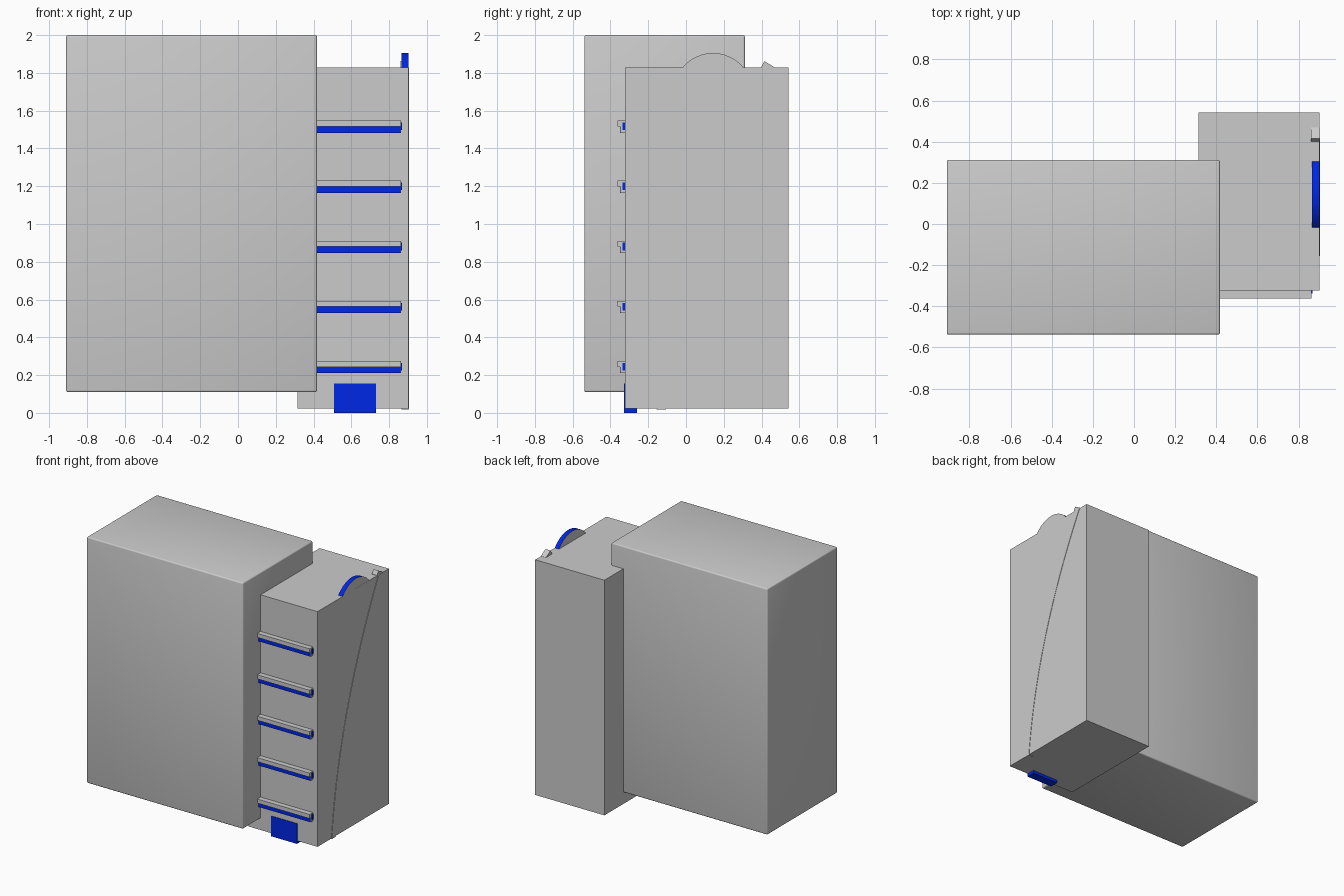
import bpy, bmesh
from math import sin, cos, pi, radians

if "Cube" in bpy.data.objects:
    bpy.data.objects.remove(bpy.data.objects["Cube"])

blue = bpy.data.materials.new("blue")
blue.diffuse_color = (0.0, 0.02, 0.8, 1)
blue.use_nodes = True
blue.node_tree.nodes["Principled BSDF"].inputs["Base Color"].default_value = blue.diffuse_color


def finish(name, bm, mat=None):
    bmesh.ops.recalc_face_normals(bm, faces=bm.faces)
    me = bpy.data.meshes.new(name)
    bm.to_mesh(me)
    bm.free()
    ob = bpy.data.objects.new(name, me)
    bpy.context.collection.objects.link(ob)
    if mat:
        me.materials.append(mat)
    return ob


def box(name, x, y, z, mat=None, bevel=0):
    bm = bmesh.new()
    bmesh.ops.create_cube(bm, size=1)
    for v in bm.verts:
        v.co = [a + (b - a) * (c + 0.5) for (a, b), c in zip((x, y, z), v.co)]
    if bevel:
        bmesh.ops.bevel(bm, geom=bm.edges[:], offset=bevel, segments=3,
                        profile=0.5, affect='EDGES')
    return finish(name, bm, mat)


def extrude_x(name, profile, x0, x1, mat=None):
    """Extrude a closed (y, z) profile along x."""
    bm = bmesh.new()
    f = bm.faces.new([bm.verts.new((x0, y, z)) for y, z in profile])
    r = bmesh.ops.extrude_face_region(bm, geom=[f])
    for v in r["geom"]:
        if isinstance(v, bmesh.types.BMVert):
            v.co.x = x1
    return finish(name, bm, mat)


def smooth(ob, angle=40):
    bpy.ops.object.select_all(action='DESELECT')
    ob.select_set(True)
    bpy.context.view_layer.objects.active = ob
    bpy.ops.object.shade_smooth_by_angle(angle=radians(angle))


# Large cabinet and narrow side cabinet
smooth(box("main_cabinet", (-0.91, 0.418), (-0.538, 0.312), (0.11, 2.0), bevel=0.01))
box("side_cabinet", (0.314, 0.902), (-0.323, 0.542), (0.022, 1.828))

# Shelf rails on the front: grey lip and board, blue face strip and end cap
for i in range(5):
    z = 0.21 + 0.318 * i
    n = i + 1
    box(f"rail_lip_{n}", (0.352, 0.862), (-0.363, -0.32), (z + 0.034, z + 0.065))
    box(f"rail_board_{n}", (0.352, 0.862), (-0.348, -0.32), (z, z + 0.034))
    box(f"rail_strip_{n}", (0.352, 0.8615), (-0.3505, -0.348), (z, z + 0.034), blue)
    box(f"rail_cap_{n}", (0.862, 0.867), (-0.337, -0.32), (z + 0.015, z + 0.055), blue)

# Blue foot block below the rails
box("foot_block", (0.508, 0.73), (-0.327, -0.26), (0.0, 0.155), blue)

# Wheel poking out of the top, with a blue rim
R, CY, CZ = 0.207, 0.143, 1.698
wheel = extrude_x("wheel", [(CY + R * cos(2 * pi * k / 96), CZ + R * sin(2 * pi * k / 96))
                            for k in range(96)], 0.866, 0.9015)
wheel.data.materials.append(None)
wheel.data.materials.append(blue)
for p in wheel.data.polygons:
    p.material_index = 0 if abs(p.normal.x) > 0.5 else 1
smooth(wheel)

# Wedge clip at the top end of the curved strip
extrude_x("top_clip", [(0.40, 1.82), (0.40, 1.835), (0.415, 1.862), (0.47, 1.829), (0.47, 1.82)],
          0.86, 0.903)

# Curved strip sweeping up the right side
N = 32


def curve(t, off):
    y0, y1, y2 = -0.155, -0.07, 0.415
    return ((1 - t) ** 2 * y0 + 2 * t * (1 - t) * y1 + t * t * y2 + off, 0.018 + 1.81 * t)


profile = ([curve(k / N, 0) for k in range(N + 1)] +
           [curve(k / N, 0.05) for k in range(N, -1, -1)])
extrude_x("curved_strip", profile, 0.865, 0.905)
